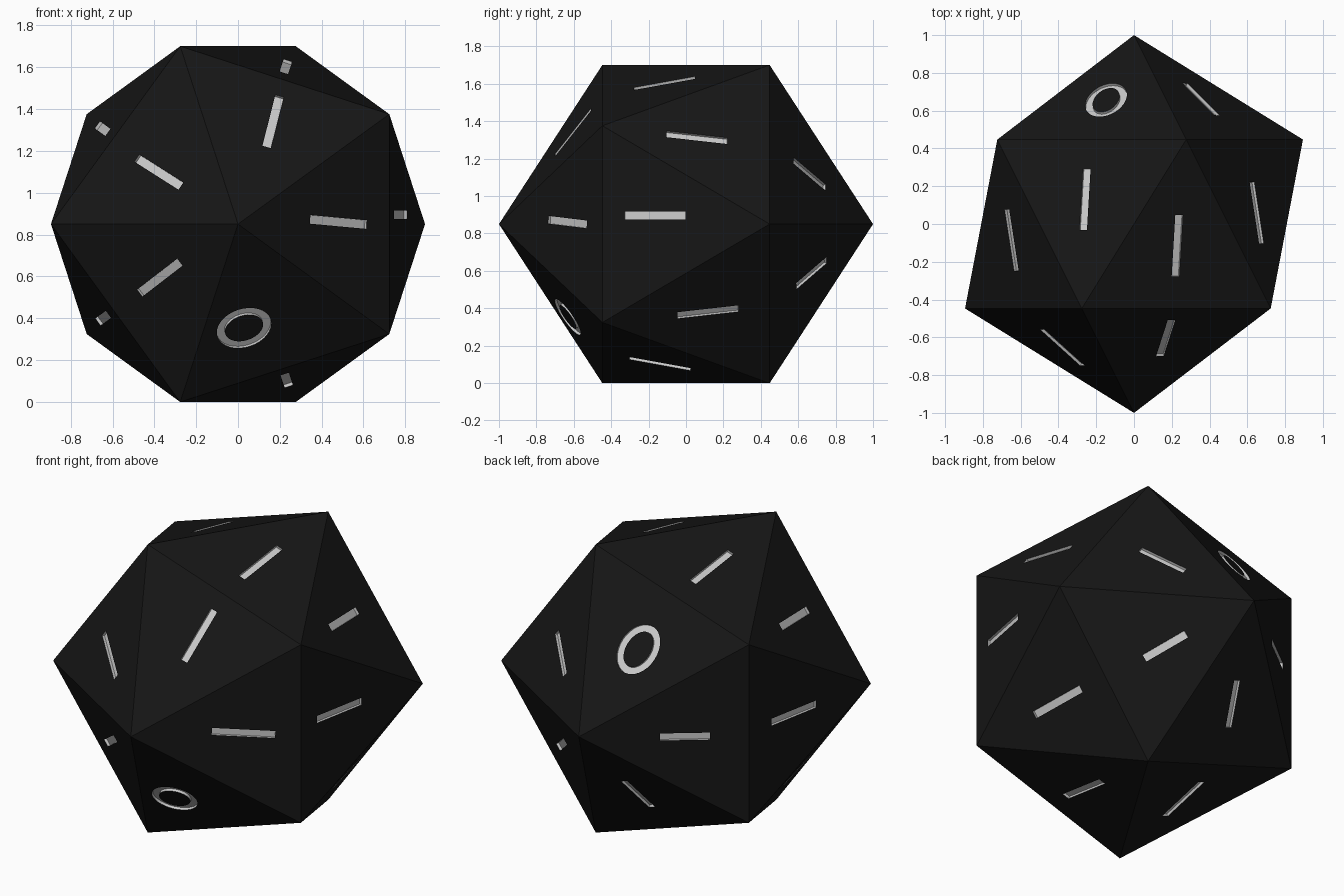
import bpy, bmesh
from math import cos, sin, pi, radians, sqrt
from mathutils import Vector

if "Cube" in bpy.data.objects:
    bpy.data.objects.remove(bpy.data.objects["Cube"])

CZ = 0.85          # height of the body centre
INR = 0.7947       # distance from centre to each face
DEPTH = 0.015      # groove depth


def material(name, v):
    m = bpy.data.materials.new(name)
    m.diffuse_color = (v, v, v, 1)
    m.use_nodes = True
    m.node_tree.nodes["Principled BSDF"].inputs["Base Color"].default_value = m.diffuse_color
    return m


black, white = material("black_body", 0.008), material("white_marks", 0.8)


def finish(bm, name, slot):
    bmesh.ops.recalc_face_normals(bm, faces=bm.faces)
    for f in bm.faces:
        f.material_index = slot
    me = bpy.data.meshes.new(name)
    bm.to_mesh(me)
    bm.free()
    me.materials.append(black)
    me.materials.append(white)
    ob = bpy.data.objects.new(name, me)
    bpy.context.collection.objects.link(ob)
    return ob


# twenty-sided body: two tips on the y axis and two rings of five
bm = bmesh.new()
h, r = 1 / sqrt(5), 2 / sqrt(5)
for s, start in ((-1, 36), (1, 0)):
    bm.verts.new((0, s, CZ))
    for k in range(5):
        a = radians(start + 72 * k)
        bm.verts.new((r * cos(a), s * h, CZ + r * sin(a)))
bmesh.ops.convex_hull(bm, input=bm.verts)
body = finish(bm, "faceted_body", 0)

# groove cutters, all gathered in one mesh
cut = bmesh.new()


def normal(angle, radial, ny):
    a = radians(angle)
    return Vector((cos(a) * radial, ny, sin(a) * radial)).normalized()


def on_face(n, x, z):
    # point on the face with normal n, seen at (x, z) from the front
    z -= CZ
    return Vector((x, (INR - n.x * x - n.z * z) / n.y, z + CZ))


def bar(n, p, q, width=0.042):
    side = n.cross(q - p).normalized() * width / 2
    rows = [[cut.verts.new(c + n * d) for c in (p - side, q - side, q + side, p + side)]
            for d in (-DEPTH, 0.03)]
    cut.faces.new(rows[0])
    cut.faces.new(rows[1])
    for i in range(4):
        j = (i + 1) % 4
        cut.faces.new((rows[0][i], rows[0][j], rows[1][j], rows[1][i]))


def oval(n, c, along, across, stroke=0.04, steps=32):
    u = (Vector((0, 1, 0)) - n * n.y).normalized()
    v = n.cross(u)
    loops = []
    for inset, d in ((0, -DEPTH), (0, 0.03), (stroke, 0.03), (stroke, -DEPTH)):
        loops.append([cut.verts.new(c + n * d
                      + u * (along - inset) * cos(2 * pi * i / steps)
                      + v * (across - inset) * sin(2 * pi * i / steps))
                      for i in range(steps)])
    for k in range(4):
        a, b = loops[k], loops[(k + 1) % 4]
        for i in range(steps):
            j = (i + 1) % steps
            cut.faces.new((a[i], a[j], b[j], b[i]))


# bars on the faces around the front and back tips
CAP_BARS = [
    (-1, 0, (0.345, 0.873), (0.615, 0.848)),
    (-1, 72, (0.199, 1.463), (0.137, 1.219)),
    (-1, 144, (-0.484, 1.166), (-0.273, 1.032)),
    (-1, 216, (-0.47, 0.52), (-0.278, 0.668)),
    (1, 36, (0.44, 1.19), (0.27, 1.046)),
    (1, 324, (0.422, 0.518), (0.263, 0.657)),
    (1, 180, (-0.346, 0.84), (-0.558, 0.84)),
    (1, 252, (-0.107, 0.514), (-0.179, 0.32)),
]
for s, angle, p, q in CAP_BARS:
    n = normal(angle, 0.607, s * 0.795)
    bar(n, on_face(n, *p), on_face(n, *q))

# bars on the middle band: tilt side, angle, sideways offset, y centre
BAND_BARS = [
    (-1, 0, 0.045, -0.165), (-1, 72, 0.015, -0.115), (-1, 144, 0.011, -0.087),
    (-1, 216, -0.015, -0.12), (-1, 288, -0.009, -0.14),
    (1, 36, -0.007, 0.06), (1, 108, 0.018, 0.13), (1, 180, -0.013, 0.117),
    (1, 252, 0.0, 0.12), (1, 324, -0.009, 0.117),
]
for s, angle, off, yc in BAND_BARS:
    n = normal(angle, 0.982, s * 0.1876)
    a = radians(angle)
    ends = []
    for y in (yc - 0.163, yc + 0.163):
        rad = 0.809 - s * 0.191 * y
        ends.append(Vector((rad * cos(a) - off * sin(a), y,
                            CZ + rad * sin(a) + off * cos(a))))
    bar(n, *ends)

# oval grooves, one on a front face and one on a back face
n = normal(108, 0.607, 0.795)
oval(n, on_face(n, -0.148, 1.275), 0.145, 0.11)
n = normal(288, 0.607, -0.795)
oval(n, on_face(n, 0.029, 0.353), 0.115, 0.134)

cutter = finish(cut, "groove_cutter", 1)
cutter.hide_render = True

# carve the grooves, keeping their white floor
mod = body.modifiers.new("grooves", 'BOOLEAN')
mod.operation = 'DIFFERENCE'
mod.solver = 'EXACT'
mod.object = cutter
bpy.context.view_layer.objects.active = body
bpy.ops.object.modifier_apply(modifier=mod.name)
bpy.data.objects.remove(cutter)
